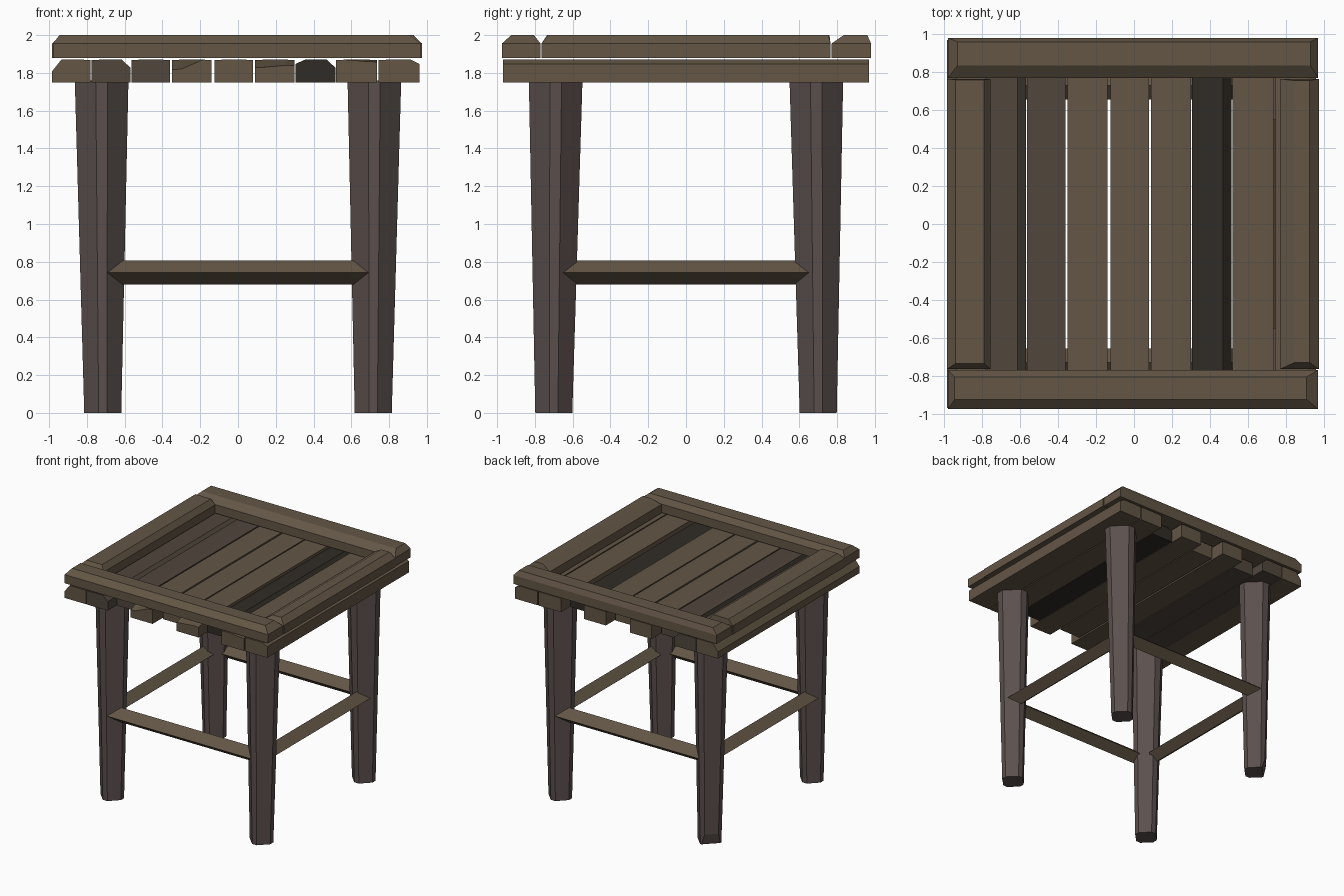
import bpy, bmesh
from mathutils import Vector

if "Cube" in bpy.data.objects:
    bpy.data.objects.remove(bpy.data.objects["Cube"])


def material(name, rgb):
    m = bpy.data.materials.new(name)
    m.diffuse_color = (*rgb, 1)
    m.use_nodes = True
    m.node_tree.nodes["Principled BSDF"].inputs["Base Color"].default_value = m.diffuse_color
    return m


WOOD = material("wood", (0.125, 0.093, 0.060))
BROWN = material("brown_wood", (0.082, 0.062, 0.046))
DARK = material("dark_wood", (0.030, 0.025, 0.019))
LEG = material("leg_wood", (0.105, 0.080, 0.074))


def loft(name, sections, mat, cut=None):
    """Skin equal-sized point rings, cap both ends; optional (point, normal) slice."""
    bm = bmesh.new()
    rings = [[bm.verts.new(p) for p in s] for s in sections]
    for a, b in zip(rings, rings[1:]):
        for i in range(len(a)):
            j = (i + 1) % len(a)
            bm.faces.new((a[i], a[j], b[j], b[i]))
    bm.faces.new(rings[0])
    bm.faces.new(rings[-1])
    if cut:
        geom = bm.verts[:] + bm.edges[:] + bm.faces[:]
        bmesh.ops.bisect_plane(bm, geom=geom, plane_co=Vector(cut[0]),
                               plane_no=Vector(cut[1]), clear_outer=True)
        bmesh.ops.holes_fill(bm, edges=[e for e in bm.edges if e.is_boundary])
    bmesh.ops.recalc_face_normals(bm, faces=bm.faces)
    me = bpy.data.meshes.new(name)
    bm.to_mesh(me)
    bm.free()
    me.materials.append(mat)
    ob = bpy.data.objects.new(name, me)
    bpy.context.collection.objects.link(ob)
    return ob


def rect(x0, x1, y0, y1, z):
    return [(x0, y0, z), (x1, y0, z), (x1, y1, z), (x0, y1, z)]


# Frame boards on top: outline, then chamfered top outline
boards = {
    "front_board": ((-0.98, 0.97, -0.975, -0.77), (-0.945, 0.91, -0.925, -0.805)),
    "back_board": ((-0.98, 0.97, 0.77, 0.98), (-0.93, 0.93, 0.835, 0.96)),
    "left_board": ((-0.985, -0.755, -0.765, 0.765), (-0.94, -0.79, -0.735, 0.76)),
    "right_board": ((0.77, 0.975, -0.765, 0.765), (0.845, 0.925, -0.73, 0.755)),
}
for name, (o, t) in boards.items():
    loft(name, [rect(*o, 1.88), rect(*o, 1.955), rect(*t, 2.0)], WOOD)

# Seat planks: x range, end position, long-edge drops (left, right),
# front-end chip drops (left, right), material
planks = [
    (-0.985, -0.78, 0.97, 0.06, 0, 0, 0, WOOD),
    (-0.775, -0.57, 0.97, 0, 0.04, 0, 0, BROWN),
    (-0.565, -0.36, 0.85, 0, 0, 0, 0, BROWN),
    (-0.35, -0.14, 0.97, 0, 0, 0.05, 0.0, WOOD),
    (-0.125, 0.08, 0.85, 0, 0, 0, 0, WOOD),
    (0.09, 0.30, 0.97, 0, 0, 0.04, 0.03, WOOD),
    (0.305, 0.515, 0.85, 0.02, 0.04, 0, 0, DARK),
    (0.52, 0.735, 0.97, 0, 0, 0, 0.01, WOOD),
    (0.745, 0.96, 0.97, 0, 0.02, 0, 0, WOOD),
]
for i, (x0, x1, ye, dl, dr, cl, cr, mat) in enumerate(planks):
    def section(y, a, b):
        top = 1.87
        return [(x0, y, 1.75), (x1, y, 1.75), (x1, y, top - 0.002 - dr - b),
                (x1 - 0.045, y, top - b), (x0 + 0.05, y, top - a),
                (x0, y, top - 0.002 - dl - a)]
    loft(f"plank_{i + 1}", [section(-ye, cl, cr), section(-0.82, 0, 0),
                            section(ye, 0, 0)], mat)


# Tapered legs: square section turned 45 degrees with blunted corners
def leg_ring(cx, cy, r, z):
    f = 0.22 * r
    pts = [(r, -f), (r, f), (f, r), (-f, r), (-r, f), (-r, -f), (-f, -r), (f, -r)]
    return [(cx + px, cy + py, z) for px, py in pts]


for sy, row in ((-1, "front"), (1, "back")):
    for sx, side in ((-1, "left"), (1, "right")):
        chip = ((-0.79, 0.765, 0.14), (-1, 1, -0.35)) if (sx, sy) == (-1, 1) else None
        loft(f"{row}_{side}_leg",
             [leg_ring(sx * 0.716, sy * 0.70, 0.098, 0),
              leg_ring(sx * 0.722, sy * 0.69, 0.142, 1.76)], LEG, chip)


# Diamond-section rails with mitred ends
def rail(name, sign, centre, ends, along_x):
    prof = [(0.08, 0, 0), (0, 0.065, 0.03), (-0.075, 0, 0.065), (0, -0.062, 0.035)]
    rings = []
    for e in ends:
        s = 1 if e > 0 else -1
        ring = []
        for off, dz, short in prof:
            u, v = e - s * short, sign * (centre + off)
            ring.append((u, v, 0.742 + dz) if along_x else (v, u, 0.742 + dz))
        rings.append(ring)
    loft(name, rings, WOOD)


for s, a, b in ((-1, "front", "left"), (1, "back", "right")):
    rail(f"{a}_rail", s, 0.73, (-0.705, 0.71), True)
    rail(f"{b}_rail", s, 0.735, (-0.66, 0.695), False)
